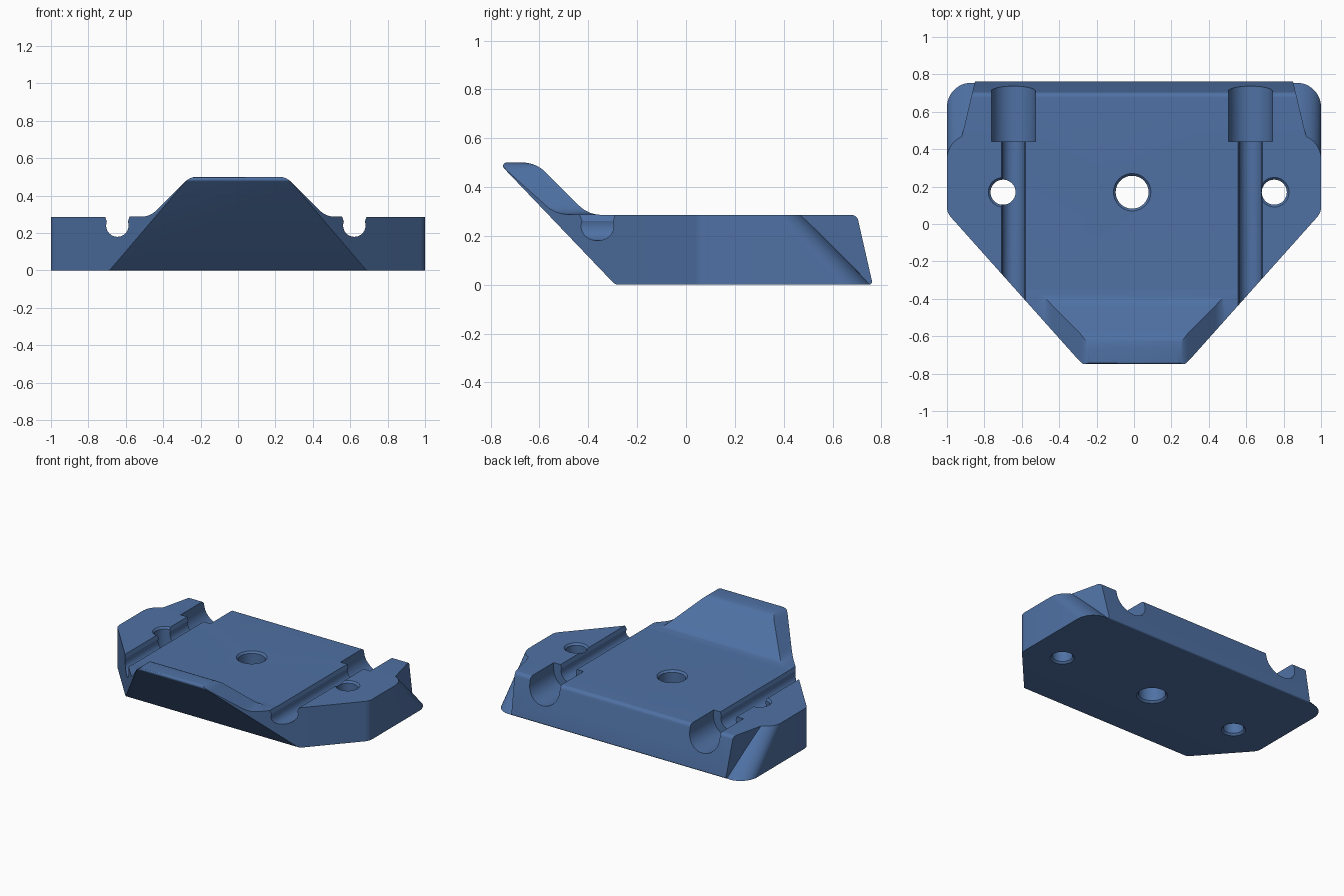
import bpy, bmesh, math
from mathutils import Vector

if "Cube" in bpy.data.objects:
    bpy.data.objects.remove(bpy.data.objects["Cube"])


def fillet(corners, steps=8):
    """Round each (u, v, radius) corner of a closed outline."""
    out = []
    n = len(corners)
    for i, (u, v, r) in enumerate(corners):
        p = Vector((u, v))
        if r == 0:
            out.append(p)
            continue
        a = (Vector(corners[i - 1][:2]) - p).normalized()
        b = (Vector(corners[(i + 1) % n][:2]) - p).normalized()
        half = a.angle(b) / 2
        centre = p + (a + b).normalized() * (r / math.sin(half))
        t0 = p + a * (r / math.tan(half)) - centre
        t1 = p + b * (r / math.tan(half)) - centre
        sweep = math.pi - 2 * half
        for k in range(steps + 1):
            f = k / steps
            out.append(centre + (t0 * math.sin((1 - f) * sweep) + t1 * math.sin(f * sweep)) / math.sin(sweep))
    return out


def arc(cu, cv, r, a0, a1, steps=16):
    angles = [math.radians(a0 + (a1 - a0) * k / steps) for k in range(steps + 1)]
    return [(cu + r * math.cos(a), cv + r * math.sin(a)) for a in angles]


def prism(name, outline, axis, lo, hi, shear=0.0):
    """Extrude an outline along an axis; shear moves z-prisms in y with height."""
    place = {'x': lambda u, v, w: (w, u, v),
             'y': lambda u, v, w: (u, w, v),
             'z': lambda u, v, w: (u, v + shear * w, w)}[axis]
    bm = bmesh.new()
    rings = [[bm.verts.new(place(u, v, w)) for u, v in outline] for w in (lo, hi)]
    n = len(outline)
    bm.faces.new(rings[0])
    bm.faces.new(rings[1])
    for i in range(n):
        j = (i + 1) % n
        bm.faces.new((rings[0][i], rings[0][j], rings[1][j], rings[1][i]))
    return finish(name, bm)


def lathe(name, x, y, profile, sides=48):
    """Turned solid about a vertical axis from (radius, height) rings."""
    bm = bmesh.new()
    rings = [[bm.verts.new((x + r * math.cos(2 * math.pi * k / sides),
                            y + r * math.sin(2 * math.pi * k / sides), z))
              for k in range(sides)] for r, z in profile]
    bm.faces.new(rings[0])
    bm.faces.new(rings[-1])
    for a, b in zip(rings, rings[1:]):
        for k in range(sides):
            j = (k + 1) % sides
            bm.faces.new((a[k], a[j], b[j], b[k]))
    return finish(name, bm)


def finish(name, bm):
    bmesh.ops.recalc_face_normals(bm, faces=bm.faces)
    mesh = bpy.data.meshes.new(name)
    bm.to_mesh(mesh)
    bm.free()
    obj = bpy.data.objects.new(name, mesh)
    bpy.context.collection.objects.link(obj)
    return obj


def combine(target, tool, operation):
    mod = target.modifiers.new(operation.lower(), 'BOOLEAN')
    mod.operation, mod.solver, mod.object = operation, 'EXACT', tool
    bpy.context.view_layer.objects.active = target
    bpy.ops.object.modifier_apply(modifier=mod.name)
    bpy.data.objects.remove(tool, do_unlink=True)


def mirrored(right):
    """Closed outline from its right half, listed bottom to top."""
    return right + [(-u, v, r) for u, v, r in reversed(right)]


# Body: side profile trimmed by the front profile and the plan outline
body = prism('mounting_block', fillet([
    (-0.29, 0, 0.03), (0.765, 0, 0.012), (0.70, 0.286, 0.03), (-0.40, 0.286, 0.13),
    (-0.615, 0.5, 0.13), (-0.768, 0.5, 0.014)]), 'x', -1.2, 1.2)
front = prism('front_trim', fillet(mirrored([
    (1.2, -0.2, 0), (1.2, 0.288, 0), (0.47, 0.288, 0.11), (0.256, 0.502, 0.1)])), 'y', -1.5, 1.5)
combine(body, front, 'INTERSECT')
plan = prism('plan_trim', fillet(mirrored([
    (0.26, -0.768, 0.12), (1.0, 0.06, 0.08), (1.0, 1.0, 0)])), 'z', -0.2, 0.8)
combine(body, plan, 'INTERSECT')

# Slanted rounded rear corners, stopped by a straight inner wall
for s in (1, -1):
    corner = [(s * u, v) for u, v in
              [(0.75, 0.755)] + arc(0.87, 0.625, 0.13, 90, 0, 12) + [(1.1, 0.6), (1.1, 1.5), (0.75, 1.5)]]
    cutter = prism('corner_cutter', corner, 'z', -0.1, 0.5, shear=-0.97)
    wall = [(s * u, v) for u, v in [(0.81, 0.93), (0.975, 0.24), (1.3, 0.24), (1.3, 0.93)]]
    combine(cutter, prism('corner_wall', wall, 'z', -0.05, 0.45), 'INTERSECT')
    combine(body, cutter, 'DIFFERENCE')

# Lipped cable grooves with wider pockets at the rear
for x in (-0.645, 0.622):
    groove = arc(x, 0.24, 0.06, 20, -200, 24) + [
        (x - 0.066, 0.29), (x - 0.066, 0.6), (x + 0.066, 0.6), (x + 0.066, 0.29)]
    combine(body, prism('groove_cutter', groove, 'y', -1.2, 0.5), 'DIFFERENCE')
    pocket = arc(x, 0.24, 0.118, 0, -180, 24) + [(x - 0.118, 0.6), (x + 0.118, 0.6)]
    combine(body, prism('pocket_cutter', pocket, 'y', 0.44, 1.2), 'DIFFERENCE')

# Chamfered through holes
for x, r in ((-0.01, 0.088), (-0.70, 0.067), (0.75, 0.067)):
    c = 0.013
    hole = lathe('hole_cutter', x, 0.17, [
        (r + c, -0.1), (r + c, 0.0 - 0.001), (r, c), (r, 0.286 - c), (r + c, 0.287), (r + c, 0.6)])
    combine(body, hole, 'DIFFERENCE')

# Colour and shading
blue = bpy.data.materials.new('steel_blue')
blue.diffuse_color = (0.078, 0.165, 0.37, 1)
blue.use_nodes = True
blue.node_tree.nodes["Principled BSDF"].inputs["Base Color"].default_value = blue.diffuse_color
body.data.materials.clear()
body.data.materials.append(blue)
for poly in body.data.polygons:
    poly.material_index = 0
bpy.ops.object.select_all(action='DESELECT')
body.select_set(True)
bpy.context.view_layer.objects.active = body
bpy.ops.object.shade_smooth_by_angle(angle=math.radians(30))
